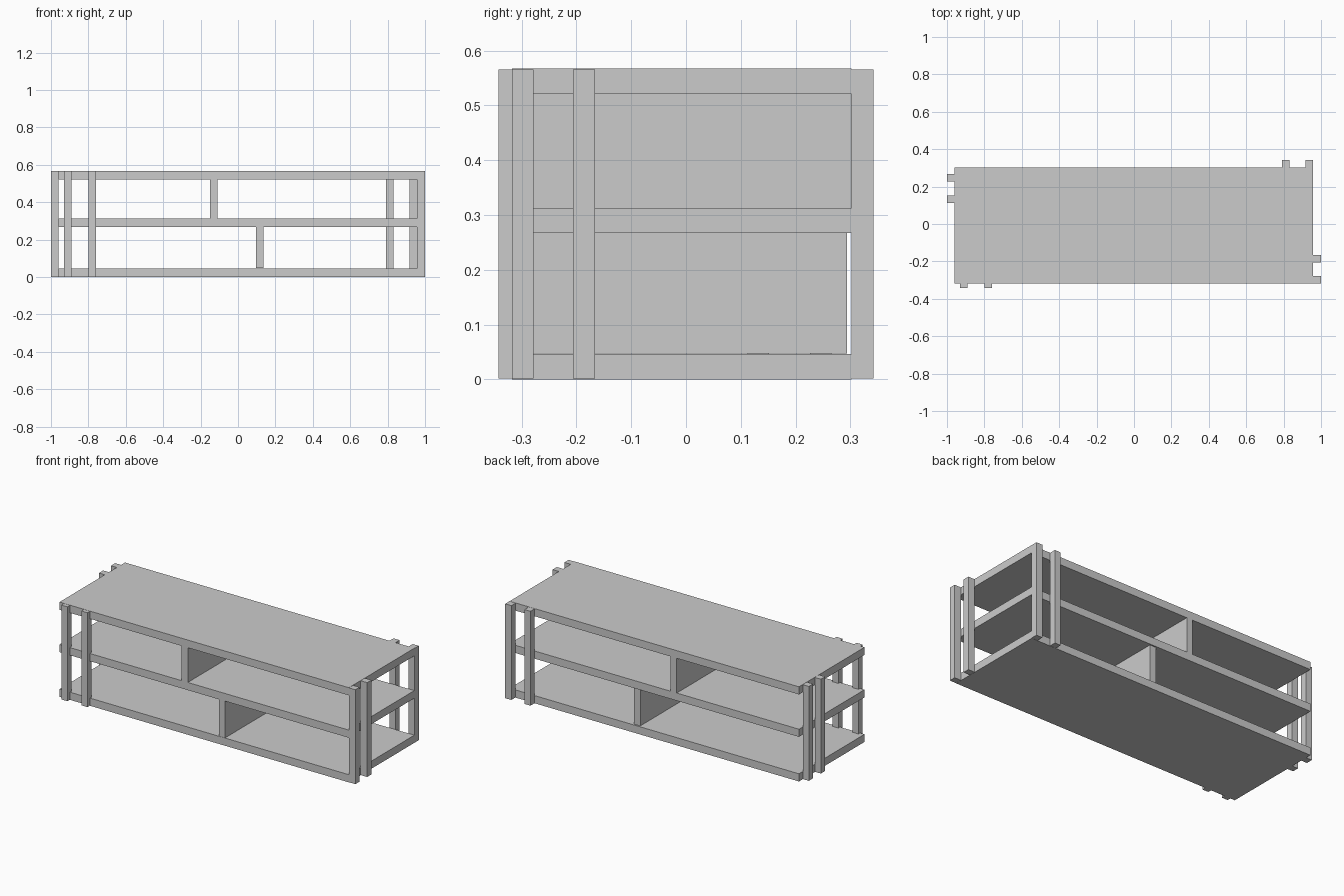
import bpy

if "Cube" in bpy.data.objects:
    bpy.data.objects.remove(bpy.data.objects["Cube"])


def box(name, x, y, z):
    """Axis-aligned box from (min, max) ranges."""
    bpy.ops.mesh.primitive_cube_add(size=1, location=[sum(r) / 2 for r in (x, y, z)])
    ob = bpy.context.object
    ob.name = name
    ob.scale = [r[1] - r[0] for r in (x, y, z)]
    bpy.ops.object.transform_apply(location=False, rotation=False, scale=True)
    return ob


X = (-0.96, 0.957)      # shelf extents
Y = (-0.318, 0.302)
HEIGHT = 0.567
T = 0.046               # shelf thickness
P = 0.04                # post and divider thickness

# Three full-width shelves
for name, z in (("bottom_shelf", 0), ("middle_shelf", 0.267), ("top_shelf", HEIGHT - T)):
    box(name, X, Y, (z, z + T))

# Dividers between shelves, the lower one slightly short at the back
box("upper_divider", (-0.15, -0.15 + P), Y, (0.313, HEIGHT - T))
box("lower_divider", (0.097, 0.097 + P), (Y[0], 0.294), (T + 0.001, 0.267))

# Pairs of outer posts: (minimum x, minimum y), tucked just inside the shelf height
posts = {
    "front_post": [(-0.931, -0.342), (-0.798, -0.342)],
    "back_post": [(0.791, 0.302), (0.918, 0.302)],
    "left_post": [(-1.0, 0.112), (-1.0, 0.226)],
    "right_post": [(0.96, -0.318), (0.96, -0.206)],
}
for name, corners in posts.items():
    for i, (x, y) in enumerate(corners, 1):
        x0 = min(x, X[1]) if name == "right_post" else x
        box(f"{name}_{i}", (x0, x + P), (y, y + P), (0.001, HEIGHT - 0.001))
